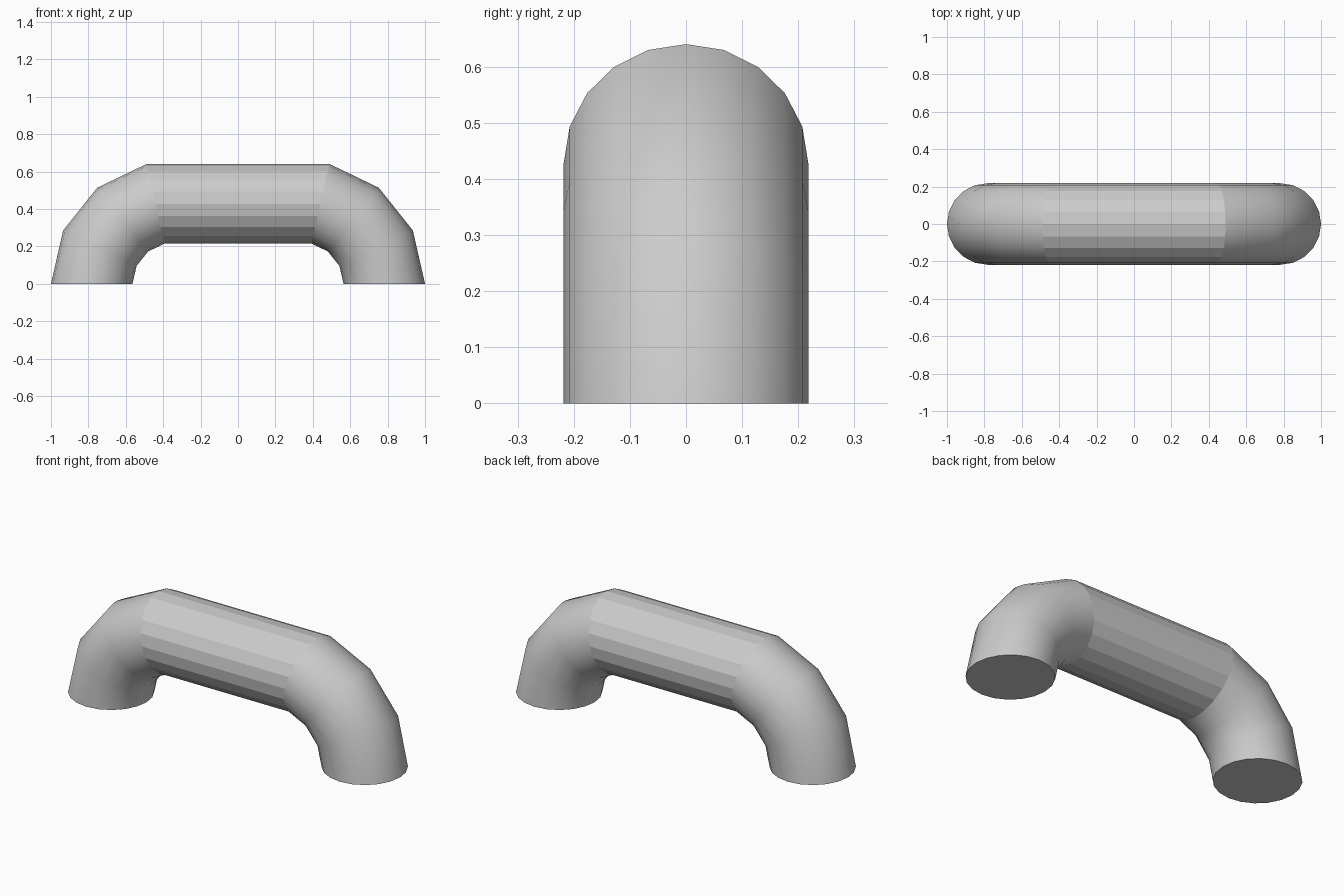
import bpy, bmesh
from math import cos, sin, pi

if "Cube" in bpy.data.objects:
    bpy.data.objects.remove(bpy.data.objects["Cube"])

SIDES, STEPS = 20, 7          # tube sides, steps in the half-turn
BEND, TUBE = 0.4385, 0.218    # bend radius, tube radius
SHIFT = 1.0 - BEND - TUBE     # each elbow's bend centre in x

bm = bmesh.new()

# Rings along a half-turn, pulled apart at the middle to make the straight bar
rings = []
for k in range(STEPS + 1):
    a = pi * k / STEPS
    cx = -SHIFT if k <= STEPS // 2 else SHIFT
    ring = []
    for j in range(SIDES):
        p = 2 * pi * j / SIDES
        r = BEND + TUBE * cos(p)
        ring.append(bm.verts.new((cx - r * cos(a), TUBE * sin(p), r * sin(a))))
    rings.append(ring)

# Tube walls: smooth elbows, faceted straight bar
for k in range(STEPS):
    for j in range(SIDES):
        n = (j + 1) % SIDES
        f = bm.faces.new((rings[k][j], rings[k][n], rings[k + 1][n], rings[k + 1][j]))
        f.smooth = k != STEPS // 2

# Flat closed feet
bm.faces.new(rings[0])
bm.faces.new(rings[-1])
bmesh.ops.recalc_face_normals(bm, faces=bm.faces)

# Crisp rim around the feet
for e in bm.edges:
    if all(abs(v.co.z) < 1e-5 for v in e.verts):
        e.smooth = False

mesh = bpy.data.meshes.new("pipe_handle")
bm.to_mesh(mesh)
bm.free()
bpy.context.collection.objects.link(bpy.data.objects.new("pipe_handle", mesh))
